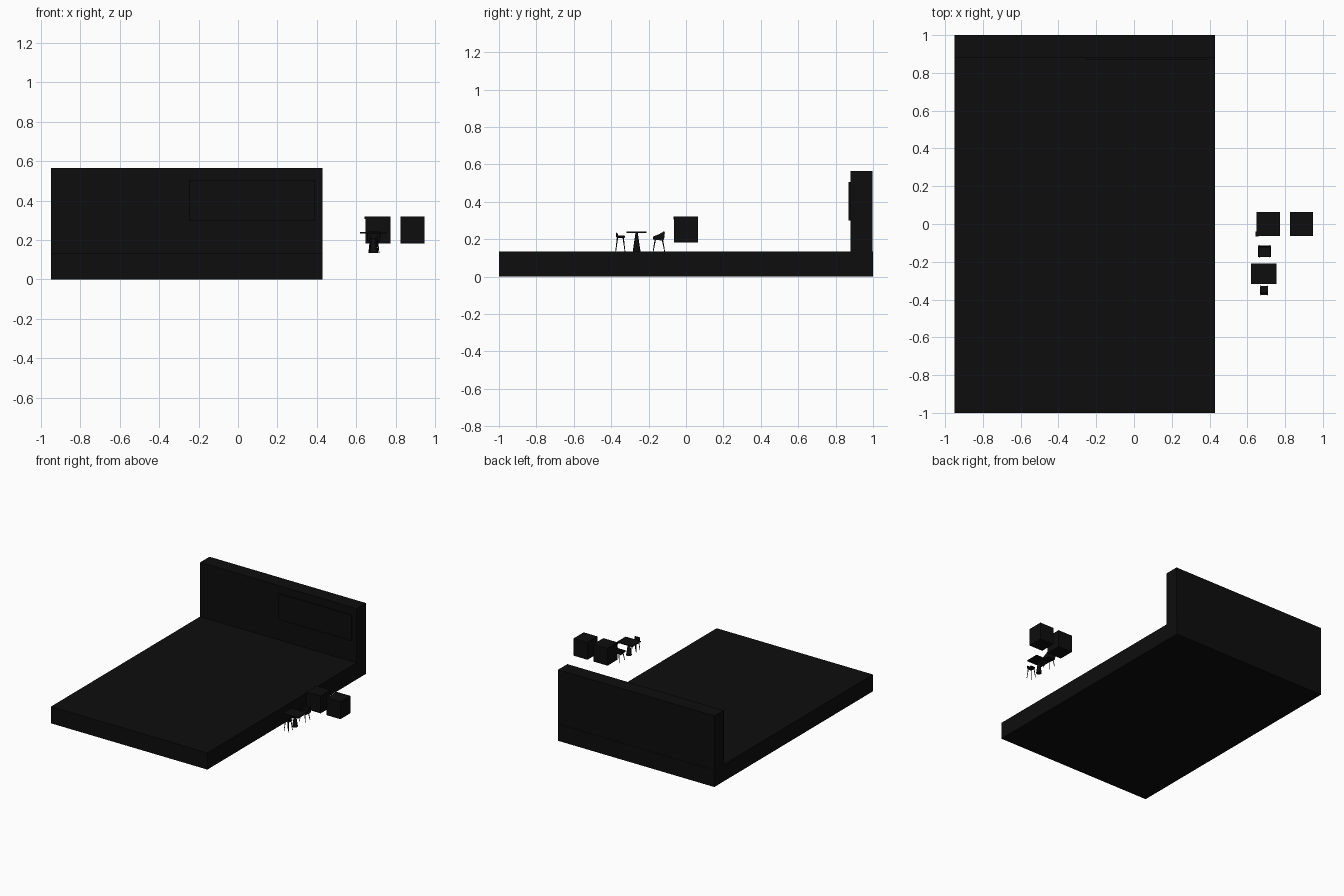
import bpy, bmesh
from mathutils import Vector

if "Cube" in bpy.data.objects:
    bpy.data.objects.remove(bpy.data.objects["Cube"])

mat = bpy.data.materials.new("black")
mat.diffuse_color = (0.004, 0.004, 0.004, 1)
mat.use_nodes = True
mat.node_tree.nodes["Principled BSDF"].inputs["Base Color"].default_value = mat.diffuse_color


def finish(name, bm):
    bmesh.ops.recalc_face_normals(bm, faces=bm.faces[:])
    me = bpy.data.meshes.new(name)
    bm.to_mesh(me)
    bm.free()
    me.materials.append(mat)
    ob = bpy.data.objects.new(name, me)
    bpy.context.collection.objects.link(ob)
    return ob


def box(name, x, y, z, bevel=0):
    bm = bmesh.new()
    bmesh.ops.create_cube(bm, size=1)
    for v in bm.verts:
        v.co = Vector([(a + b) / 2 + c * (b - a) for c, (a, b) in zip(v.co, (x, y, z))])
    if bevel:
        bmesh.ops.bevel(bm, geom=bm.edges[:], offset=bevel, segments=2,
                        profile=0.5, affect='EDGES')
    return finish(name, bm)


def prism(name, yz, x0, x1):
    # side profile extruded across x
    bm = bmesh.new()
    f = bm.faces.new([bm.verts.new((x0, y, z)) for y, z in yz])
    ext = bmesh.ops.extrude_face_region(bm, geom=[f])["geom"]
    for v in ext:
        if isinstance(v, bmesh.types.BMVert):
            v.co.x = x1
    return finish(name, bm)


def rod(name, a, b, r0, r1, sides=8):
    a, b = Vector(a), Vector(b)
    bm = bmesh.new()
    bmesh.ops.create_cone(bm, cap_ends=True, segments=sides, radius1=r0,
                          radius2=r1, depth=(b - a).length)
    bm.transform(Vector((0, 0, 1)).rotation_difference(b - a).to_matrix().to_4x4())
    bmesh.ops.translate(bm, verts=bm.verts[:], vec=(a + b) / 2)
    return finish(name, bm)


FLOOR = 0.133


def legs(name, cx, cy, foot_x, foot_y, top_x, top_y, ztop):
    for sx in (-1, 1):
        for sy in (-1, 1):
            rod(name, (cx + sx * foot_x, cy + sy * foot_y, FLOOR),
                (cx + sx * top_x, cy + sy * top_y, ztop), 0.002, 0.0035)


# floor, back wall and raised wall panel
box("floor_slab", (-0.95, 0.43), (-1, 1), (0, FLOOR))
box("back_wall", (-0.95, 0.43), (0.88, 0.997), (FLOOR, 0.565))
box("wall_panel", (-0.25, 0.39), (0.87, 0.885), (0.30, 0.505))

# two cube cabinets, the first with a small lip at its top corner
box("left_cabinet", (0.648, 0.773), (-0.063, 0.063), (0.182, 0.32))
box("right_cabinet", (0.825, 0.947), (-0.063, 0.063), (0.182, 0.32))
box("cabinet_lip", (0.643, 0.66), (-0.066, -0.04), (0.306, 0.32))

# table with tapered pedestal
box("table_top", (0.62, 0.755), (-0.318, -0.21), (0.233, 0.24))
rod("table_pedestal", (0.688, -0.264, FLOOR), (0.688, -0.264, 0.234), 0.021, 0.006, 24)

# armchair: seat, back and sloping arms
CX = 0.69
prism("armchair_seat", [(-0.176, 0.199), (-0.125, 0.192), (-0.12, 0.203), (-0.176, 0.211)],
      CX - 0.031, CX + 0.031)
prism("armchair_back", [(-0.126, 0.194), (-0.117, 0.20), (-0.113, 0.236), (-0.118, 0.242),
                        (-0.124, 0.236)], CX - 0.034, CX + 0.034)
for s in (-1, 1):
    a = CX + s * 0.034
    prism("armchair_arm", [(-0.174, 0.2), (-0.122, 0.194), (-0.114, 0.237),
                           (-0.12, 0.241), (-0.145, 0.226), (-0.174, 0.215)], a, a - s * 0.005)
legs("armchair_leg", CX, -0.145, 0.026, 0.031, 0.018, 0.019, 0.198)

# small chair on the opposite side
CX = 0.689
box("chair_seat", (CX - 0.021, CX + 0.021), (-0.373, -0.327), (0.207, 0.219), 0.004)
prism("chair_back", [(-0.373, 0.211), (-0.362, 0.215), (-0.366, 0.233), (-0.375, 0.235)],
      CX - 0.02, CX + 0.02)
legs("chair_leg", CX, -0.351, 0.02, 0.025, 0.014, 0.015, 0.21)
